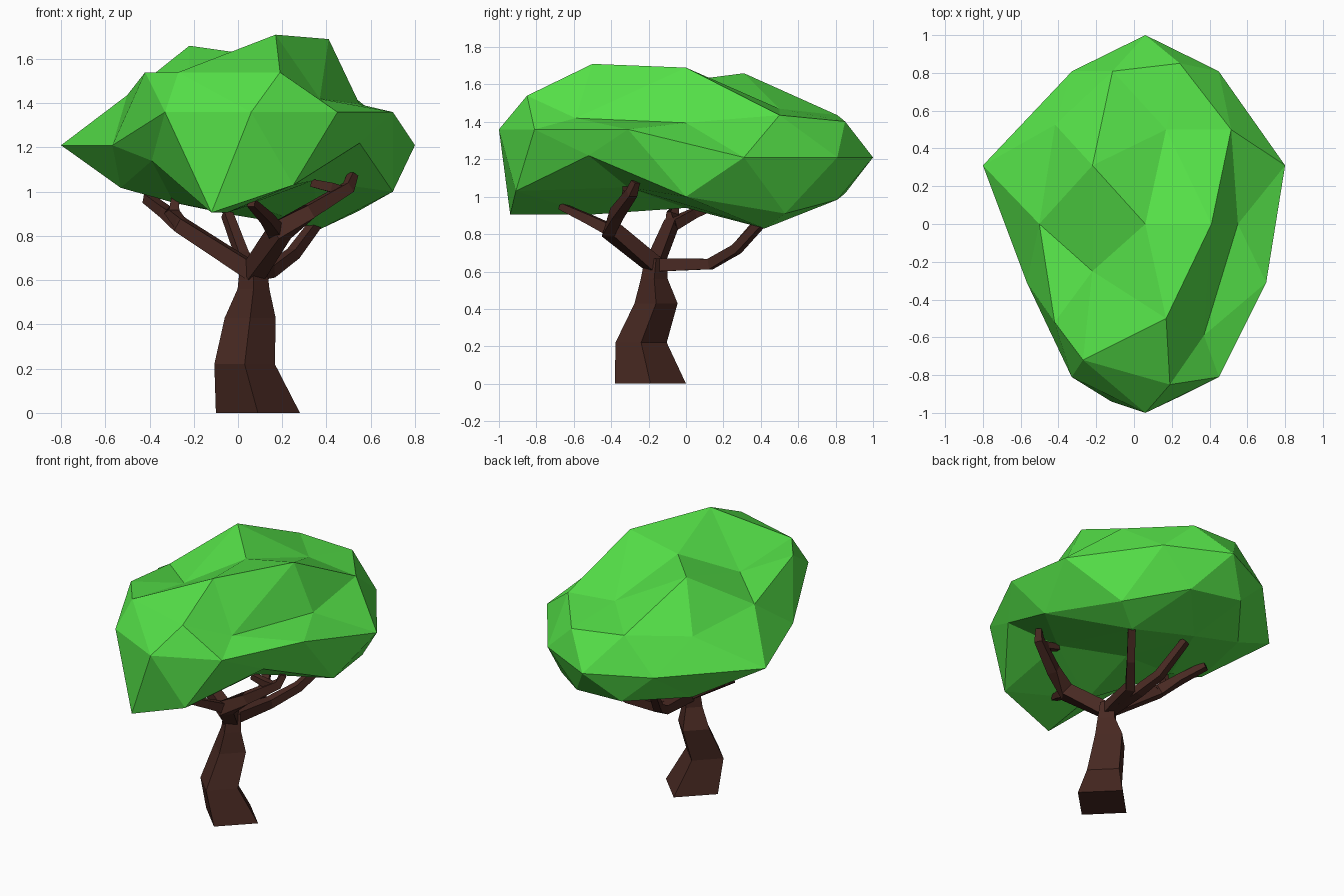
import bpy, bmesh, math
from mathutils import Vector

if "Cube" in bpy.data.objects:
    bpy.data.objects.remove(bpy.data.objects["Cube"])


def material(name, color):
    m = bpy.data.materials.new(name)
    m.diffuse_color = color
    m.use_nodes = True
    m.node_tree.nodes["Principled BSDF"].inputs["Base Color"].default_value = m.diffuse_color
    return m


def finish(bm, name, mat):
    bmesh.ops.recalc_face_normals(bm, faces=bm.faces)
    me = bpy.data.meshes.new(name)
    bm.to_mesh(me)
    bm.free()
    me.materials.append(mat)
    ob = bpy.data.objects.new(name, me)
    bpy.context.collection.objects.link(ob)


def limb(name, points, radii, mat, level=False):
    """Four-sided tube along a path; level keeps every ring horizontal."""
    pts = [Vector(p) for p in points]
    bm = bmesh.new()
    rings = []
    for i, (p, r) in enumerate(zip(pts, radii)):
        t = (pts[min(i + 1, len(pts) - 1)] - pts[max(i - 1, 0)]).normalized()
        if level:
            u, v = Vector((1, 0, 0)), Vector((0, 1, 0))
        else:
            u = t.cross(Vector((0, 0, 1))).normalized()
            v = t.cross(u)
            u, v = (u + v).normalized(), (u - v).normalized()
        rings.append([bm.verts.new(p + d * r) for d in (u, v, -u, -v)])
    for a, b in zip(rings, rings[1:]):
        for k in range(4):
            bm.faces.new((a[k], a[(k + 1) % 4], b[(k + 1) % 4], b[k]))
    bm.faces.new(rings[0])
    bm.faces.new(rings[-1])
    finish(bm, name, mat)


bark = material("bark", (0.065, 0.022, 0.016, 1))
leaf = material("leaf", (0.09, 0.75, 0.065, 1))

# Trunk
limb("trunk",
     [(.09, -.19, 0), (.03, -.24, .22), (.055, -.16, .43), (.07, -.17, .56), (.07, -.16, .67)],
     [.19, .137, .115, .072, .06], bark, level=True)

# Branches
fork = (.07, -.17, .635)
limb("left_branch", [fork, (-.26, -.08, .85), (-.33, .04, .91), (-.41, .18, .97)],
     [.055, .045, .035, .03], bark)
limb("left_twig", [(-.25, -.08, .84), (-.30, -.07, .91), (-.27, -.04, .99)], [.04, .037, .028], bark)
limb("back_left_branch", [fork, (.07, .13, .64), (.02, .26, .71), (-.05, .42, .90)],
     [.05, .04, .035, .03], bark)
limb("back_right_branch", [fork, (.14, .13, .64), (.25, .27, .72), (.37, .42, .88)],
     [.05, .04, .035, .03], bark)
limb("right_branch", [fork, (.19, -.40, .82), (.32, -.37, .91), (.50, -.29, 1.02), (.52, -.27, 1.08)],
     [.06, .06, .045, .035, .025], bark)
limb("right_twig", [(.48, -.30, 1.0), (.42, -.32, 1.02), (.33, -.32, 1.04)], [.03, .03, .025], bark)
limb("front_branch", [(.18, -.38, .81), (.13, -.52, .88), (.06, -.67, .95)], [.045, .035, .025], bark)

# Crown: flattened icosphere with individual corners pulled into place
crown = bmesh.new()
bmesh.ops.create_icosphere(crown, subdivisions=2, radius=1)
for v in crown.verts:
    v.co = Vector((.06 + .66 * v.co.x, v.co.y, 1.21 + .43 * v.co.z))
rest = [(v, v.co.copy()) for v in crown.verts]

top_pulls = [(.06, 0, 1.62), (.17, -.5, 1.71), (.41, 0, 1.69), (-.22, .31, 1.66),
             (-.22, -.25, 1.48), (.17, .5, 1.47), (.19, -.85, 1.54), (-.27, -.72, 1.54),
             (-.42, -.52, 1.54), (.37, -.59, 1.42), (.55, 0, 1.395)]
rim_pulls = [(-.80, .31, 1.21), (.80, .31, 1.21), (.70, -.31, 1.36),
             (.45, -.81, 1.36), (.06, -1, 1.36), (-.33, -.81, 1.36)]
under_pulls = [(.55, -.52, 1.22), (.70, 0, 1.0), (.54, .53, .91), (.37, .42, .83),
               (-.12, -.94, .905), (.25, -.91, 1.03), (-.39, -.5, 1.14),
               (.34, -.31, 1.05), (-.05, -.5, .905), (.06, 0, .94),
               (-.29, 0, .95), (-.05, .5, .90)]
for target in top_pulls + rim_pulls + under_pulls:
    t = Vector(target)
    min(rest, key=lambda e: (e[1] - t).length)[0].co = t
finish(crown, "leaf_crown", leaf)
